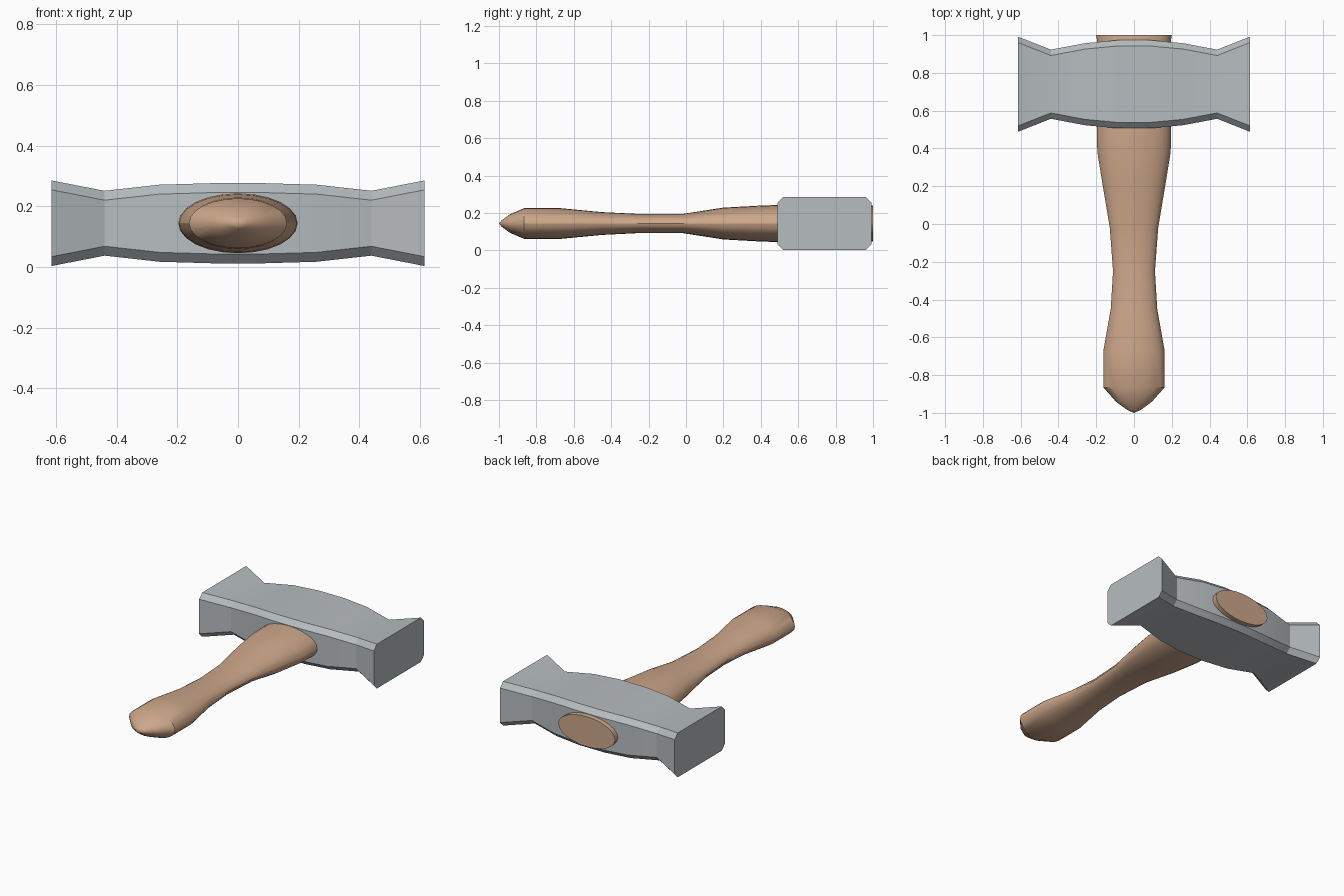
import bpy, bmesh, math

if "Cube" in bpy.data.objects:
    bpy.data.objects.remove(bpy.data.objects["Cube"])

CY, CZ = 0.74, 0.144   # head centre in y, common centre in z


def material(name, rgb):
    m = bpy.data.materials.new(name)
    m.diffuse_color = (*rgb, 1)
    m.use_nodes = True
    m.node_tree.nodes["Principled BSDF"].inputs["Base Color"].default_value = m.diffuse_color
    return m


def loft(name, rings, mat, tip=None):
    """Skin a list of equal-length closed rings, with end caps or a pointed start."""
    bm = bmesh.new()
    loops = [[bm.verts.new(p) for p in ring] for ring in rings]
    n = len(loops[0])
    for a, b in zip(loops, loops[1:]):
        for i in range(n):
            j = (i + 1) % n
            bm.faces.new((a[i], a[j], b[j], b[i]))
    bm.faces.new(loops[-1])
    if tip:
        t = bm.verts.new(tip)
        for i in range(n):
            bm.faces.new((t, loops[0][(i + 1) % n], loops[0][i]))
    else:
        bm.faces.new(loops[0])
    bmesh.ops.recalc_face_normals(bm, faces=bm.faces)
    me = bpy.data.meshes.new(name)
    bm.to_mesh(me)
    bm.free()
    me.materials.append(mat)
    ob = bpy.data.objects.new(name, me)
    bpy.context.collection.objects.link(ob)
    bpy.ops.object.select_all(action='DESELECT')
    ob.select_set(True)
    bpy.context.view_layer.objects.active = ob
    bpy.ops.object.shade_smooth_by_angle(angle=math.radians(28))
    return ob


def octagon(x, hy, hz, c=0.031):
    pts = [(hy, hz - c), (hy - c, hz), (c - hy, hz), (-hy, hz - c),
           (-hy, c - hz), (c - hy, -hz), (hy - c, -hz), (hy, c - hz)]
    return [(x, CY + y, CZ + z) for y, z in pts]


def ellipse(y, rx, rz, n=24):
    return [(rx * math.cos(2 * math.pi * i / n), y,
             CZ + rz * math.sin(2 * math.pi * i / n)) for i in range(n)]


steel = material("steel grey", (0.47, 0.505, 0.525))
wood = material("light wood", (0.61, 0.385, 0.255))

# Head: chamfered block with bulging middle and flared faces
half = [(0.09, 0.233, 0.132), (0.26, 0.217, 0.127),
        (0.44, 0.183, 0.107), (0.615, 0.252, 0.141)]
stations = [(-x, y, z) for x, y, z in reversed(half)] + half
loft("hammer_head", [octagon(*s) for s in stations], steel)

# Handle: waisted oval shaft with a rounded butt, passing through the head
profile = [(-0.985, 0.035, 0.018), (-0.94, 0.096, 0.050), (-0.865, 0.162, 0.082),
           (-0.67, 0.162, 0.082), (-0.45, 0.123, 0.061), (-0.25, 0.111, 0.051),
           (-0.02, 0.128, 0.051), (0.20, 0.165, 0.085), (0.38, 0.194, 0.095),
           (0.48, 0.197, 0.099), (0.97, 0.195, 0.099), (1.0, 0.20, 0.096)]
loft("handle", [ellipse(*p) for p in profile], wood, tip=(0, -1.0, CZ))
